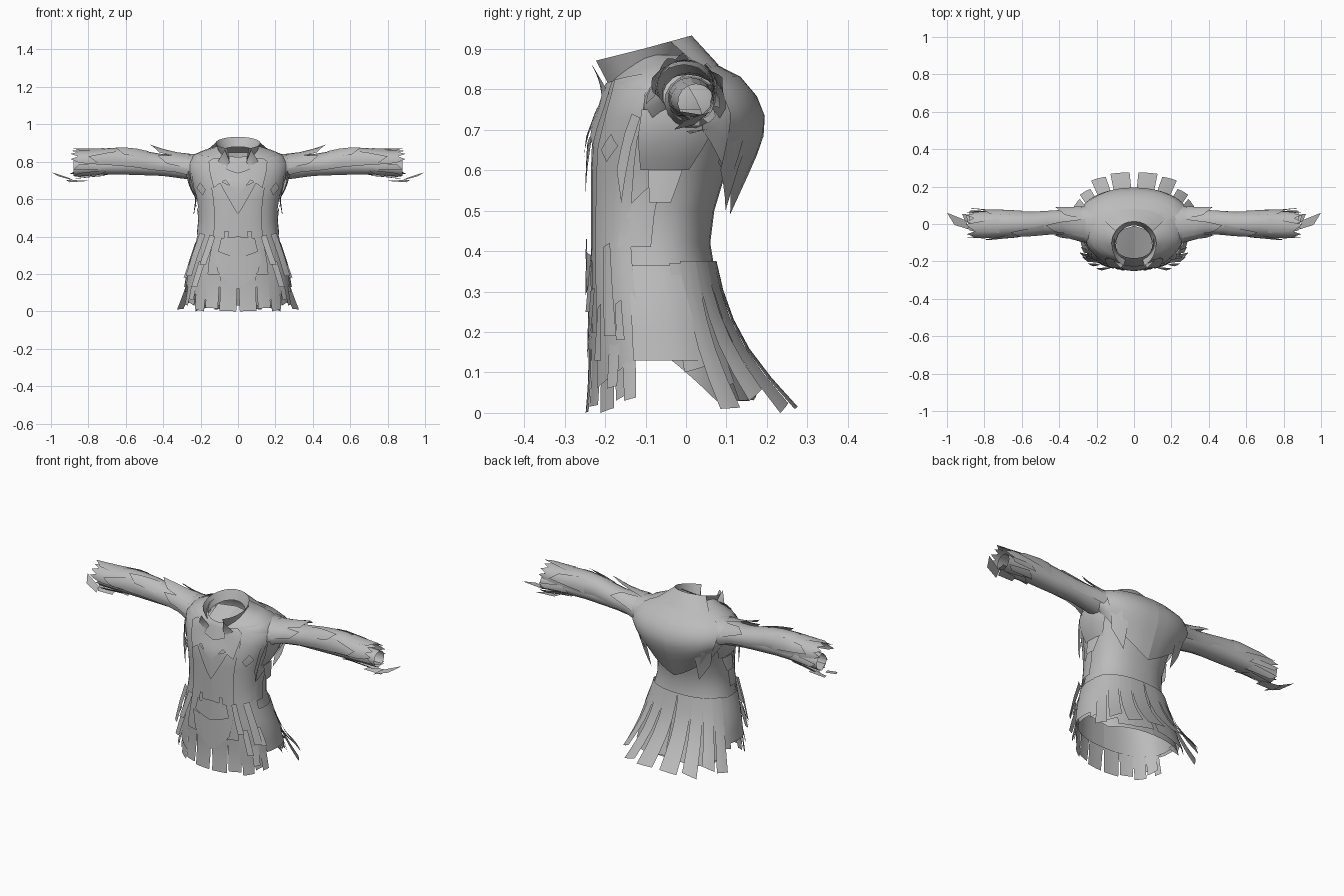
import bpy
import random
from math import sin, cos, radians, pi, copysign
from mathutils import Vector

random.seed(4)
cube = bpy.data.objects.get("Cube")
if cube:
    bpy.data.objects.remove(cube, do_unlink=True)

cloth = bpy.data.materials.new("grey_cloth")
cloth.use_nodes = True
grey = (0.5, 0.5, 0.5, 1)
cloth.diffuse_color = grey
cloth.node_tree.nodes["Principled BSDF"].inputs["Base Color"].default_value = grey

# Body section: height, half width, front y, back y
BODY = [(0, .275, -.235, .155), (.13, .268, -.235, .12), (.25, .255, -.235, .095),
        (.36, .225, -.235, .07), (.42, .21, -.235, .06), (.5, .205, -.235, .07),
        (.6, .22, -.235, .1), (.68, .245, -.232, .13), (.74, .265, -.212, .14),
        (.8, .265, -.195, .125), (.84, .235, -.19, .095), (.865, .175, -.185, .065),
        (.885, .105, -.182, .005)]
# Sleeve section: x, centre y, centre z, y radius, z radius
SLEEVE = [(.2, -.01, .755, .12, .09), (.27, 0, .766, .096, .073), (.34, .005, .776, .075, .06),
          (.42, .01, .782, .064, .06), (.55, 0, .8, .066, .068), (.65, 0, .804, .07, .073),
          (.8, -.005, .8, .073, .062), (.9, -.005, .805, .066, .055)]
LINING = [(.2, .01, .765, .07, .07), (.4, .015, .775, .055, .052), (.6, .01, .78, .055, .05),
          (.75, .015, .775, .052, .045), (.88, .025, .768, .045, .045)]


def lookup(table, key):
    """Linear interpolation of a section table."""
    key = min(max(key, table[0][0]), table[-1][0])
    for low, high in zip(table, table[1:]):
        if key <= high[0]:
            t = (key - low[0]) / (high[0] - low[0])
            return [p + (q - p) * t for p, q in zip(low[1:], high[1:])]


def on_body(angle, z, off):
    """Angle in degrees from the front, turning to +x."""
    width, front, back = lookup(BODY, z)
    s, c = sin(radians(angle)), cos(radians(angle))
    x = (width + off) * copysign(abs(s) ** .85, s)
    y = (front + back) / 2 - ((back - front) / 2 + off) * copysign(abs(c) ** .85, c)
    drop = max(0, z - .8) * .7 * max(0, c)
    return Vector((x, y, z - drop))


def on_tube(table):
    """Angle in degrees from the top, turning to the front."""
    def place(angle, x, off):
        cy, cz, ry, rz = lookup(table, x)
        a = radians(angle)
        return Vector((x, cy - (ry + off) * sin(a), cz + (rz + off) * cos(a)))
    return place


on_sleeve, on_lining = on_tube(SLEEVE), on_tube(LINING)


def free(x, y, z):
    return Vector((x, y, z))


def skin(name, rows, side=1):
    """Smooth sheet through rows of points, facing away from the body or arm."""
    verts = [Vector((p.x * side, p.y, p.z)) for row in rows for p in row]
    n = len(rows[0])
    faces = [(r * n + i, r * n + i + 1, r * n + n + i + 1, r * n + n + i)
             for r in range(len(rows) - 1) for i in range(n - 1)]
    outward = 0
    for f in faces:
        a, b, c, d = [verts[i] for i in f]
        mid = (a + b + c + d) / 4
        axis = Vector((mid.x, 0, .78)) if abs(mid.x) > .32 else Vector((0, -.05, mid.z))
        outward += (c - a).cross(d - b).dot(mid - axis)
    if outward < 0:
        faces = [f[::-1] for f in faces]
    mesh = bpy.data.meshes.new(name)
    mesh.from_pydata(verts, [], faces)
    mesh.validate()
    mesh.materials.append(cloth)
    mesh.shade_smooth()
    ob = bpy.data.objects.new(name, mesh)
    bpy.context.collection.objects.link(ob)


def patch(name, place, corners, across=4, down=4, bulge=0):
    """Mirrored pair of four-cornered cloth pieces: two top, then two bottom corners."""
    tl, tr, br, bl = [Vector(c) for c in corners]
    rows = []
    for j in range(down + 1):
        t = j / down
        lift = Vector((0, 0, bulge * sin(pi * t)))
        left, right = tl.lerp(bl, t), tr.lerp(br, t)
        rows.append([place(*(left.lerp(right, i / across) + lift)) for i in range(across + 1)])
    for side, label in ((1, "left_"), (-1, "right_")):
        skin(label + name, rows, side)


# Main body, open below
levels = [row[0] for row in BODY[1:]]
skin("coat_body", [[on_body(a, z, 0) for a in range(0, 361, 12)] for z in levels])


# Standing collar, open at the throat, higher behind and sloping onto the shoulders
def collar_point(angle, t):
    c, s = cos(radians(angle)), sin(radians(angle))
    radius = .098 + .022 * t
    return Vector((s * radius, -.106 - c * radius - .012 * t * max(0, c),
                   .845 - .035 * c + t * (.055 + .002 * c)))


skin("collar", [[collar_point(a, t) for a in range(28, 333, 16)] for t in (0, .5, 1)])
skin("collar_fall", [[collar_point(a, 1).lerp(on_body(a, .86, .01), t) for a in range(124, 237, 14)]
                     for t in (0, .5, 1)])
patch("collar_wing", free, [(.045, -.2, .8), (.07, -.235, .865), (.115, -.19, .79), (.07, -.215, .745)])
# Floor inside the neck
patch("neck_lining", free, [(0, -.01, .85), (.1, -.04, .85), (.09, -.17, .8), (0, -.185, .77)])

# Coat fronts, lapels and waistcoat
patch("coat_front", on_body, [(30, .86, .006), (70, .85, .004), (78, .14, .012), (33, .06, .012)], 6, 12)
patch("lapel", on_body, [(12, .85, .012), (32, .85, .014), (27, .66, .016), (9, .71, .012)])
patch("shirt_frill", on_body, [(0, .66, .012), (20, .7, .008), (14, .64, .01), (0, .52, .014)])
patch("upper_frill", on_body, [(0, .74, .014), (18, .78, .01), (16, .73, .012), (0, .63, .018)])
patch("belt_plate", on_body, [(0, .4, .012), (20, .39, .008), (22, .32, .01), (0, .285, .014)])
patch("waistcoat_point", on_body, [(0, .29, .006), (27, .31, .006), (20, .21, .008), (0, .12, .01)])
patch("belt_loop", on_body, [(10, .43, .014), (15, .43, .014), (15, .38, .016), (10, .38, .016)], 1, 1)
patch("chest_patch", on_body, [(48, .69, .012), (58, .66, .016), (48, .62, .016), (40, .65, .016)], 2, 2)

# Loose pocket flaps and scraps around the front
for name, angle, top, turn, length in (("front_scrap", 36, .4, 8, .15), ("pocket_flap", 58, .41, 11, .22),
                                       ("low_scrap", 46, .26, 8, .13), ("hip_scrap", 66, .27, 7, .09)):
    patch(name, on_body, [(angle - turn, top, .016), (angle, top + .01, .025),
                          (angle + turn / 2, top - length, .045), (angle - turn / 2, top - length, .04)], 2, 2)
patch("chest_strip", on_body, [(62, .74, .01), (70, .73, .01), (68, .52, .03), (62, .6, .03)], 2, 3)

# Side panels and underarm hangings
patch("side_panel", on_body, [(72, .365, .006), (110, .365, .006), (118, .13, .02), (72, .13, .02)], 5, 4)
patch("side_pocket", on_body, [(68, .5, .006), (92, .58, .006), (90, .41, .008), (62, .41, .01)], 3, 2)
patch("underarm_hanging", on_body, [(84, .6, .008), (106, .6, .008), (100, .52, .03), (88, .52, .03)], 3, 2)
patch("shoulder_gusset", on_body, [(70, .75, .01), (125, .75, .01), (112, .6, .004), (78, .6, .004)], 6, 5, .012)


def tatters(name, start, stop, count, top, low, flare, spread):
    """Row of torn hanging strips with uneven ends, curling out near the hem."""
    step = (stop - start) / count
    for i in range(count):
        a = start + i * step
        z = low[i % len(low)]
        swing = flare * random.uniform(.85, 1) * (.35 + .65 * abs(cos(radians(a + step / 2))))
        patch(f"{name}_{i + 1}", on_body,
              [(a, top, .008), (a + step, top, .008),
               (a + step * (1 - spread), z + random.uniform(0, .03), swing),
               (a + step * spread, z, swing)], 3, 5, swing * -.3)


# Ragged hems
tatters("front_hem_panel", 0, 70, 4, .2, (0, .015, 0, .03), .015, .06)
tatters("hip_hem_strip", 48, 74, 2, .3, (.06, .03), .04, .15)
patch("back_underskirt", on_body, [(180, .16, -.004), (92, .14, -.004), (125, .03, 0), (180, .03, .01)], 7, 4)
tatters("tail_strip", 112, 180, 4, .375, (.01, .03, 0, .01), .13, .12)
tatters("inner_tail_strip", 102, 178, 4, .37, (.1, .05, .03, .03), .035, -.04)

# Pointed shoulder cape across the back
patch("cape", on_body, [(180, .88, .018), (120, .865, .01), (132, .62, .03), (180, .49, .04)], 7, 8, .032)
patch("cape_side", on_body, [(140, .865, .014), (98, .83, .008), (112, .7, .02), (145, .57, .05)], 5, 5, .02)
patch("cape_point", on_body, [(152, .72, .05), (128, .74, .042), (130, .6, .055), (148, .5, .055)], 3, 4)

# Sleeves: full inner tube and an outer shell, narrowing and torn at the cuff
for side, label in ((1, "left_"), (-1, "right_")):
    xs = [.2 + .068 * i for i in range(11)]
    skin(label + "inner_sleeve", [[on_lining(a, x, 0) for a in range(0, 361, 24)] for x in xs], side)
    shell = []
    for i, x in enumerate(xs):
        reach = 120 - max(0, i - 4) * 4
        ragged = [(.015 if k % 2 else -.025) if i == 10 else 0 for k in range(13)]
        shell.append([on_sleeve(reach * (k / 6 - 1), x + ragged[k], 0) for k in range(13)])
    skin(label + "outer_sleeve", shell, side)

# Torn sleeve flaps: angle around the arm, inner end, outer end, lift
for name, angle, inner, outer, lift in (("shoulder_flap", 15, .26, .47, .04), ("back_shoulder_flap", -50, .28, .42, .03),
                                        ("front_shoulder_flap", 60, .27, .43, .022), ("elbow_flap", 40, .48, .66, .014),
                                        ("forearm_flap", 75, .62, .8, .012), ("back_forearm_flap", -70, .6, .82, .012),
                                        ("cuff_flap", 5, .72, .9, .012)):
    patch(name, on_sleeve, [(angle - 32, inner, .003), (angle + 32, inner, .003),
                            (angle + 22, outer - .05, lift * .6), (angle - 8, outer, lift)], 4, 3)
for i in range(5):
    a = 70 + 45 * i
    patch(f"cuff_scrap_{i + 1}", on_lining, [(a, .7, .006), (a + 40, .74, .006),
                                           (a + 30, .88, .014), (a + 5, .85, .016)], 3, 2)

# Dangling threads past the cuffs
patch("cuff_streamer", free, [(.88, -.03, .7), (.9, .02, .712), (1, .06, .745), (.96, -.005, .722)], 2, 2)
patch("wrist_streamer", free, [(.8, 0, .697), (.81, .04, .7), (.92, .055, .702), (.9, .01, .69)], 2, 2)
patch("under_sleeve_scrap", free, [(.68, -.03, .735), (.7, .04, .73), (.9, .05, .735), (.88, -.01, .745)], 2, 2)
